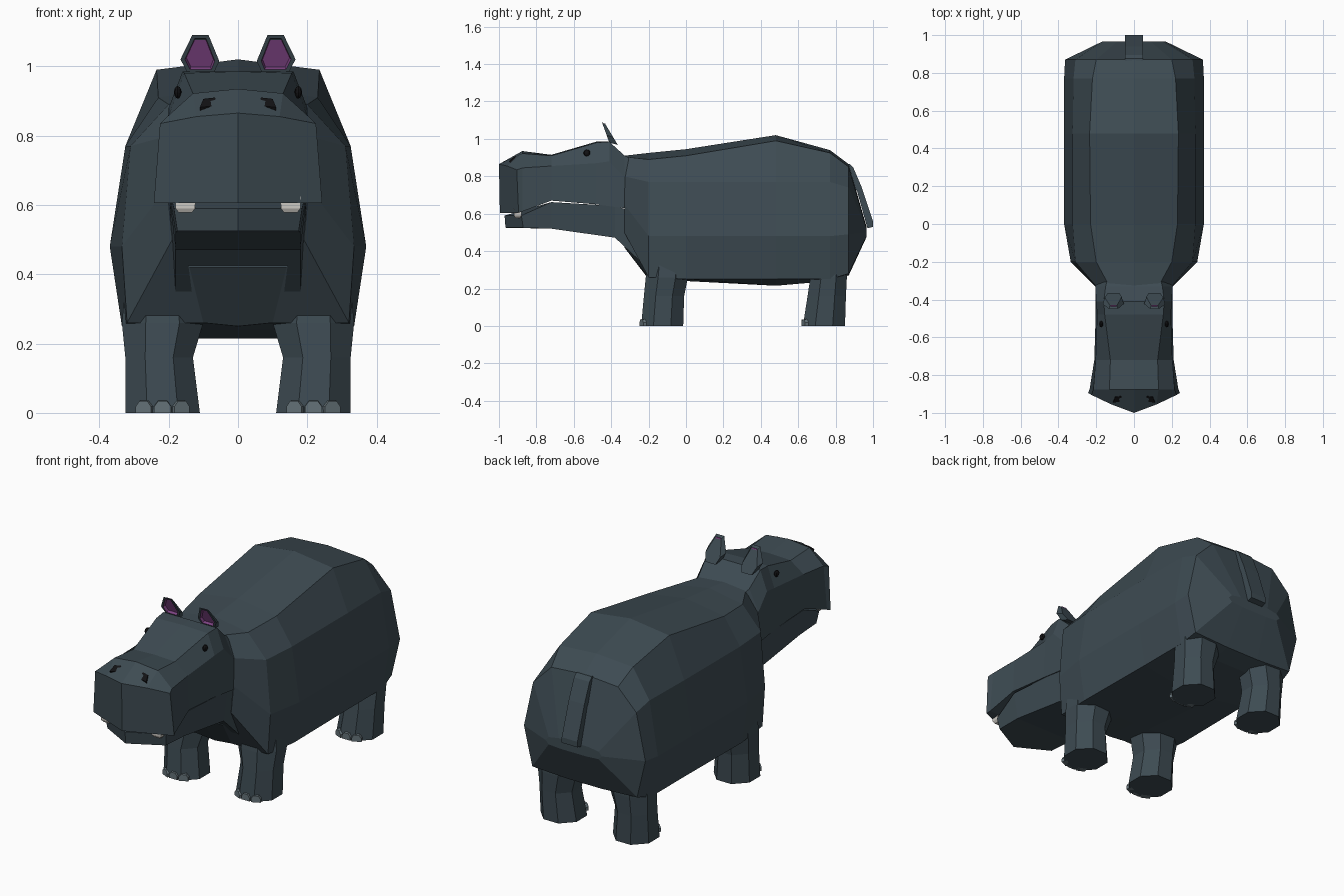
import bpy, bmesh, math
from mathutils import Matrix

if "Cube" in bpy.data.objects:
    bpy.data.objects.remove(bpy.data.objects["Cube"])


def material(name, rgb):
    m = bpy.data.materials.new(name)
    m.diffuse_color = (*rgb, 1)
    m.use_nodes = True
    m.node_tree.nodes["Principled BSDF"].inputs["Base Color"].default_value = m.diffuse_color
    return m


HIDE = material("hide", (0.047, 0.07, 0.085))
NAIL = material("nail", (0.13, 0.17, 0.19))
PINK = material("ear_inside", (0.2, 0.055, 0.22))
BLACK = material("black", (0.006, 0.006, 0.007))
IVORY = material("ivory", (0.62, 0.6, 0.56))


def finish(name, bm, mats, mirror=True):
    bmesh.ops.recalc_face_normals(bm, faces=bm.faces)
    me = bpy.data.meshes.new(name)
    bm.to_mesh(me)
    bm.free()
    for m in mats:
        me.materials.append(m)
    ob = bpy.data.objects.new(name, me)
    bpy.context.collection.objects.link(ob)
    if mirror:
        mod = ob.modifiers.new("mirror", 'MIRROR')
        mod.merge_threshold = 0.0005
    return ob


def loft(bm, rings, closed):
    """Skin between rings of points and cap both ends."""
    vr = [[bm.verts.new(p) for p in r] for r in rings]
    n = len(rings[0])
    for a, b in zip(vr, vr[1:]):
        for i in range(n if closed else n - 1):
            j = (i + 1) % n
            bm.faces.new((a[i], a[j], b[j], b[i]))
    return bm.faces.new(vr[0]), bm.faces.new(vr[-1])


def half_loft(name, rings):
    bm = bmesh.new()
    loft(bm, rings, False)
    return finish(name, bm, [HIDE])


def at(y, *xz):
    return [(x, y, z) for x, z in xz]


# body: half sections from neck to rump, mirrored
half_loft("body", [
    at(-.33, (0, .91), (.13, .905), (.2, .80), (.205, .65), (.19, .5), (.14, .42), (0, .42)),
    at(-.2, (0, .925), (.2, .89), (.31, .77), (.335, .48), (.32, .26), (.1, .26), (0, .25)),
    at(0, (0, .945), (.23, .91), (.325, .77), (.37, .48), (.335, .25), (.1, .24), (0, .24)),
    at(.48, (0, 1.02), (.235, .99), (.325, .77), (.37, .48), (.33, .25), (.12, .215), (0, .215)),
    at(.77, (0, .94), (.22, .925), (.32, .77), (.37, .48), (.33, .25), (.11, .24), (0, .24)),
    at(.87, (0, .865), (.2, .85), (.31, .74), (.365, .49), (.315, .28), (.1, .27), (0, .27)),
    at(.965, (0, .53), (.09, .53), (.15, .52), (.17, .5), (.15, .48), (.08, .475), (0, .475)),
])

# upper head with wedge-shaped snout
half_loft("upper_head", [
    [(0, -1, .865), (.12, -.955, .855), (.225, -.905, .835), (.243, -.895, .605), (0, -.995, .605)],
    at(-.875, (0, .935), (.13, .922), (.215, .845), (.235, .612), (0, .612)),
    at(-.72, (0, .915), (.125, .91), (.203, .855), (.21, .67), (0, .67)),
    at(-.48, (0, .985), (.155, .98), (.195, .87), (.203, .65), (0, .65)),
    at(-.41, (0, .985), (.16, .985), (.2, .88), (.204, .64), (0, .64)),
    at(-.33, (0, .912), (.15, .912), (.205, .8), (.205, .63), (0, .63)),
    at(-.25, (0, .87), (.13, .87), (.19, .8), (.19, .63), (0, .63)),
])

# lower jaw running back into the throat
half_loft("lower_jaw", [
    [(0, -.97, .59), (.185, -.88, .59), (.175, -.87, .525), (0, -.965, .525)],
    at(-.72, (0, .662), (.203, .662), (.18, .52), (0, .52)),
    at(-.38, (0, .642), (.2, .642), (.18, .472), (0, .472)),
    at(-.25, (0, .6), (.2, .6), (.18, .35), (0, .35)),
])


# legs: eight-sided columns, given as (z, x0, x1, y0, y1)
def octagon(z, x0, x1, y0, y1):
    r = 1 / math.cos(math.pi / 8)
    pts = []
    for k in range(8):
        a = math.pi / 8 + k * math.pi / 4
        pts.append(((x0 + x1) / 2 + (x1 - x0) / 2 * r * math.cos(a),
                    (y0 + y1) / 2 + (y1 - y0) / 2 * r * math.sin(a), z))
    return pts


LEGS = {
    "front": [(0, .11, .325, -.24, -.015), (.16, .13, .325, -.225, -.01),
              (.26, .1, .335, -.215, .01), (.42, .13, .32, -.19, 0)],
    "back": [(0, .11, .325, .625, .85), (.16, .13, .325, .65, .855),
             (.26, .1, .33, .665, .86), (.42, .13, .32, .68, .86)],
}
TOE = [(-.027, 0), (.027, 0), (.027, .02), (.014, .038), (-.014, .038), (-.027, .02)]
for end, sections in LEGS.items():
    bm = bmesh.new()
    loft(bm, [octagon(*s) for s in sections], True)
    finish(end + "_legs", bm, [HIDE])
    # three nails per foot
    bm = bmesh.new()
    cx, front = (sections[0][1] + sections[0][2]) / 2, sections[0][3]
    for k in (-1, 0, 1):
        start = len(bm.verts)
        loft(bm, [[(x * s, y, z * s) for x, z in TOE] for y, s in ((-.007, .9), (.025, 1))], True)
        bm.verts.ensure_lookup_table()
        m = (Matrix.Translation((cx + k * .053, front + abs(k) * .008, 0))
             @ Matrix.Rotation(math.radians(25 * k), 4, 'Z'))
        bmesh.ops.transform(bm, matrix=m, verts=bm.verts[start:])
    finish(end + "_toenails", bm, [NAIL])

# ears: forward-leaning cups with coloured inside
EAR = [(.085, 1.09), (.132, 1.09), (.166, 1.02), (.145, .98), (.07, .98), (.054, 1.015)]
bm = bmesh.new()
front_ring = [(x, -.41 - (z - .98) * .36, z) for x, z in EAR]
back_ring = [(.11 + (x - .11) * .8, -.365 - (z - .98) * .6, z - .012) for x, z in EAR]
cup, _ = loft(bm, [front_ring, back_ring], True)
bmesh.ops.recalc_face_normals(bm, faces=bm.faces)
bmesh.ops.inset_region(bm, faces=[cup], thickness=.013)
walls = bmesh.ops.inset_region(bm, faces=[cup], thickness=.004, depth=-.014)["faces"]
for f in [cup] + walls:
    f.material_index = 1
finish("ears", bm, [HIDE, PINK])

# eyes
bm = bmesh.new()
bmesh.ops.create_uvsphere(bm, u_segments=8, v_segments=6, radius=.018,
                          matrix=Matrix.Translation((.174, -.53, .925)) @ Matrix.Diagonal((.6, 1, 1, 1)))
finish("eyes", bm, [BLACK])

# nostrils lying on the slope of the snout
NOSTRIL = [(.06, .88), (.11, .876), (.1, .9), (.066, .904)]
bm = bmesh.new()
loft(bm, [[(x, -.965 + (z - .857) * 1.2 - d * .5, z + d) for x, z in NOSTRIL] for d in (.006, -.015)], True)
finish("nostrils", bm, [BLACK])

# teeth under the snout corners
bm = bmesh.new()
loft(bm, [[(.152 + sx * w, -.9 + sy * w * .7, z) for sx, sy in ((-1, -1), (1, -1), (1, 1), (-1, 1))]
          for z, w in ((.625, .03), (.59, .028), (.578, .019))], True)
finish("teeth", bm, [IVORY])

# tail: flat strip hanging down the rump
TAIL = [(.84, .868), (.875, .866), (.895, .845), (.94, .74), (1, .56), (1, .53), (.97, .522), (.915, .72), (.85, .82)]
bm = bmesh.new()
loft(bm, [[(x, y, z) for y, z in TAIL] for x in (-.047, .047)], True)
finish("tail", bm, [HIDE], mirror=False)
